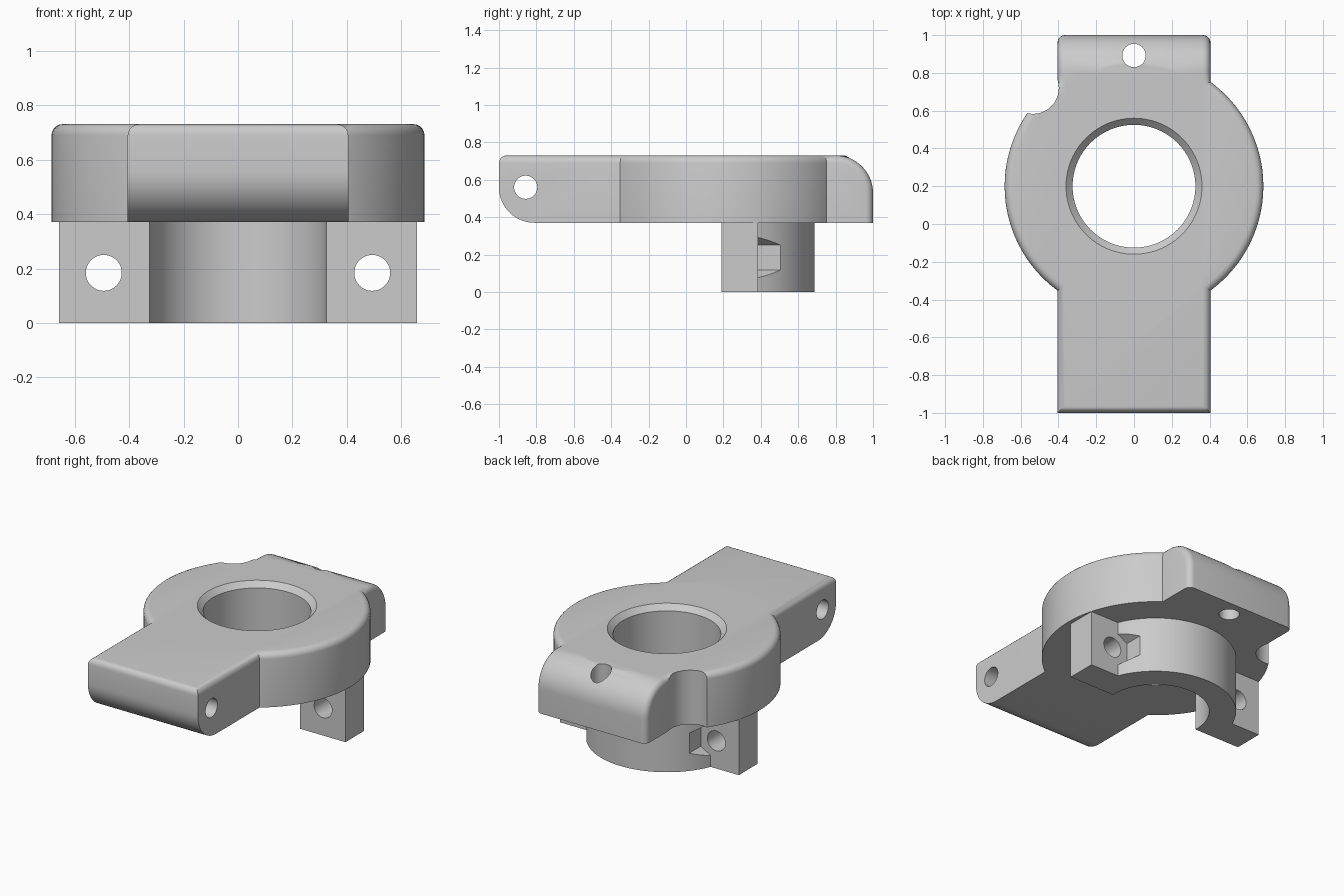
import bpy, bmesh, math

if "Cube" in bpy.data.objects:
    bpy.data.objects.remove(bpy.data.objects["Cube"])

GREY = bpy.data.materials.new("plain grey")
GREY.diffuse_color = (0.6, 0.6, 0.6, 1)
GREY.use_nodes = True
GREY.node_tree.nodes["Principled BSDF"].inputs["Base Color"].default_value = GREY.diffuse_color
BOTTOM, TOP = 0.37, 0.73      # plate heights
CY = 0.2                      # bore centre in y
FILLET = 0.04


def arc(cx, cy, r, a0, a1, n):
    """Points on an arc, angles in degrees."""
    return [(cx + r * math.cos(math.radians(a0 + (a1 - a0) * i / n)),
             cy + r * math.sin(math.radians(a0 + (a1 - a0) * i / n))) for i in range(n + 1)]


def prism(name, pts, lo, hi, axis="z", soft=None):
    """Extrude a 2D outline along an axis; soft picks the edges to fillet."""
    place = {"z": lambda p, d: (p[0], p[1], d),
             "x": lambda p, d: (d, p[0], p[1]),
             "y": lambda p, d: (p[0], d, p[1])}[axis]
    bm = bmesh.new()
    a = [bm.verts.new(place(p, lo)) for p in pts]
    b = [bm.verts.new(place(p, hi)) for p in pts]
    bm.faces.new(a)
    bm.faces.new(b)
    for i in range(len(pts)):
        j = (i + 1) % len(pts)
        bm.faces.new((a[i], a[j], b[j], b[i]))
    bmesh.ops.recalc_face_normals(bm, faces=bm.faces)
    if soft:
        edges = [e for e in bm.edges if soft(e.verts[0].co, e.verts[1].co)]
        bmesh.ops.bevel(bm, geom=edges, offset=FILLET, segments=5, profile=0.5, affect="EDGES")
    mesh = bpy.data.meshes.new(name)
    bm.to_mesh(mesh)
    bm.free()
    mesh.materials.append(GREY)
    ob = bpy.data.objects.new(name, mesh)
    bpy.context.collection.objects.link(ob)
    return ob


def rod(name, cx, cy, r, lo, hi, axis="z", n=48, turn=0):
    return prism(name, arc(cx, cy, r, turn, turn + 360, n)[:-1], lo, hi, axis)


def combine(ob, tool, operation):
    bpy.context.view_layer.objects.active = ob
    m = ob.modifiers.new("join", "BOOLEAN")
    m.object, m.operation, m.solver = tool, operation, "EXACT"
    bpy.ops.object.modifier_apply(modifier=m.name)
    bpy.data.objects.remove(tool, do_unlink=True)


# Long bar: side profile with a rounded front underside and rounded back top
W = 0.405
profile = ([(-1, TOP)] + arc(-0.81, BOTTOM + 0.19, 0.19, 180, 270, 14)
           + [(1, BOTTOM)] + arc(0.8, TOP - 0.2, 0.2, 0, 90, 14))


def bar_edge(p, q):
    mid = (p + q) / 2
    side = abs(mid.x) > W - 0.001 and abs(p.x - q.x) < 0.001
    upper = (p.z > TOP - 0.001 and q.z > TOP - 0.001) or (mid.y > 0.79 and mid.z > BOTTOM + 0.01)
    front_lip = mid.y < -0.999 and mid.z > TOP - 0.001
    return (side and upper) or front_lip


body = prism("clamp_body", profile, -W, W, "x", bar_edge)

# Round hub with a filleted top rim
hub = prism("hub", arc(0, CY, 0.685, 0, 360, 96)[:-1], BOTTOM, TOP, "z",
            lambda p, q: p.z > TOP - 0.001 and q.z > TOP - 0.001)
combine(body, hub, "UNION")

# Half collar with two bolt ears under the hub
a0 = math.degrees(math.asin(0.185 / 0.487))
collar = prism("half_collar",
               [(-0.658, 0.19), (0.658, 0.19), (0.658, 0.385)]
               + arc(0, CY, 0.487, a0, 180 - a0, 48) + [(-0.658, 0.385)], 0, 0.5)
combine(body, collar, "UNION")

# Central bore and its chamfer
combine(body, rod("bore", 0, CY, 0.325, -0.2, 1, n=96), "DIFFERENCE")
sink = rod("chamfer", 0, CY, 0.325, TOP - 0.035, TOP + 0.035, n=96)
for v in sink.data.vertices:
    if v.co.z > TOP:
        v.co.x *= 0.395 / 0.325
        v.co.y = CY + (v.co.y - CY) * 0.395 / 0.325
combine(body, sink, "DIFFERENCE")

# Corner notch, cross hole in the arm, upright hole in the back lug
combine(body, rod("notch", -0.535, 0.72, 0.137, 0.3, 1), "DIFFERENCE")
combine(body, rod("arm_hole", -0.857, 0.56, 0.062, -1, 1, "x"), "DIFFERENCE")
combine(body, rod("lug_hole", 0, 0.892, 0.062, 0.2, 1), "DIFFERENCE")

# Bolt holes and hexagonal nut pockets in the collar
for s in (-1, 1):
    combine(body, rod("bolt_hole", s * 0.493, 0.184, 0.066, 0, 0.45, "y"), "DIFFERENCE")
    combine(body, rod("nut_pocket", s * 0.493, 0.184, 0.132, 0.385, 0.8, "y", 6, 30), "DIFFERENCE")

bpy.ops.object.select_all(action="DESELECT")
body.select_set(True)
bpy.context.view_layer.objects.active = body
bpy.ops.object.shade_smooth_by_angle(angle=math.radians(30))
